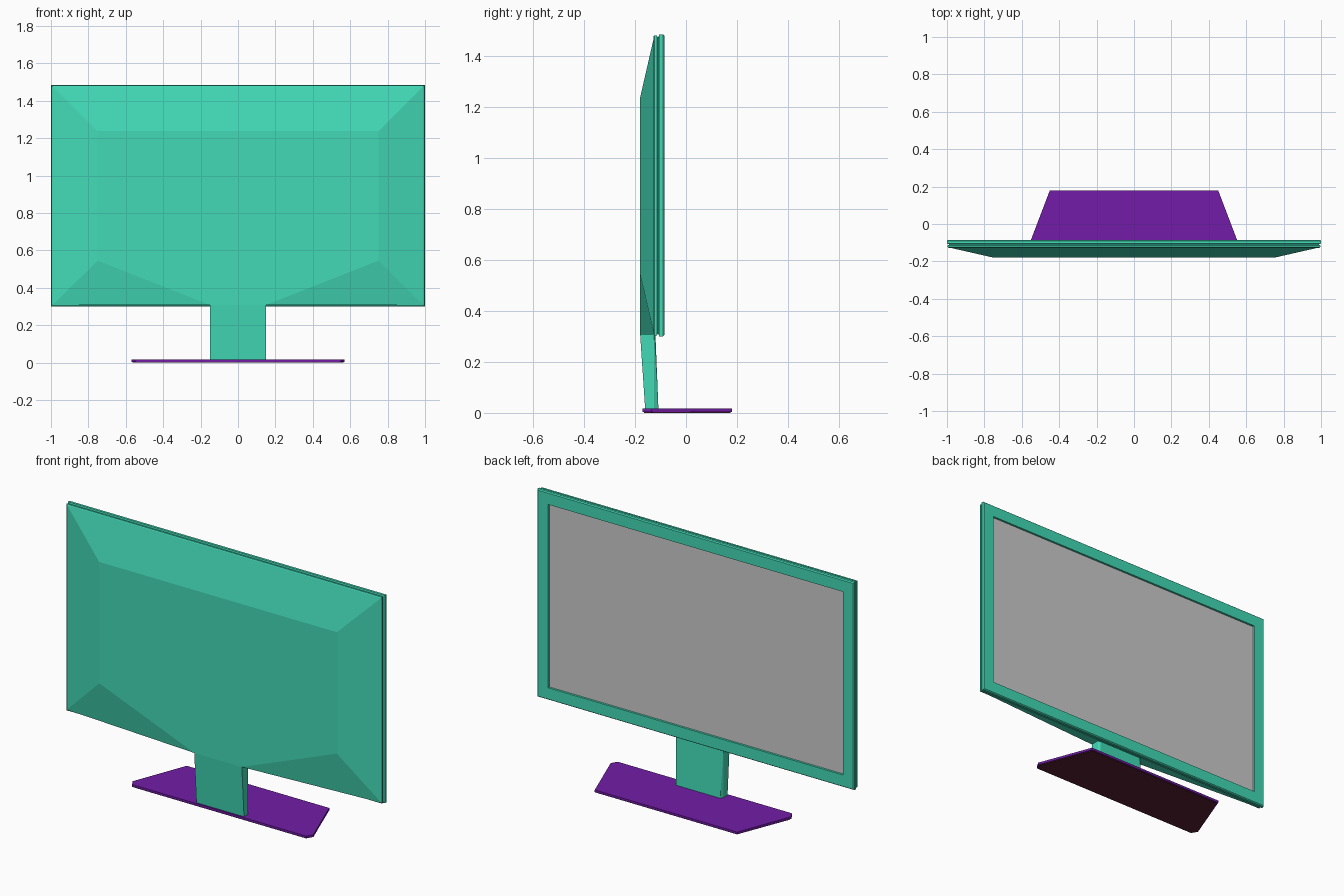
import bpy, bmesh
from math import radians

if "Cube" in bpy.data.objects:
    bpy.data.objects.remove(bpy.data.objects["Cube"])


def material(name, rgb):
    m = bpy.data.materials.new(name)
    m.diffuse_color = (*rgb, 1)
    m.use_nodes = True
    m.node_tree.nodes["Principled BSDF"].inputs["Base Color"].default_value = m.diffuse_color
    return m


TEAL = material("teal", (0.055, 0.70, 0.47))
PURPLE = material("purple", (0.17, 0.012, 0.39))
MAROON = material("maroon", (0.09, 0.015, 0.03))


def finish(bm, name, mat=None):
    mesh = bpy.data.meshes.new(name)
    bm.to_mesh(mesh)
    bm.free()
    obj = bpy.data.objects.new(name, mesh)
    bpy.context.collection.objects.link(obj)
    if mat:
        mesh.materials.append(mat)
    return obj


def hull(name, half_points, mat, open_front=False):
    """Convex solid from points on the +x side, mirrored across x = 0."""
    bm = bmesh.new()
    for x, y, z in half_points:
        bm.verts.new((x, y, z))
        bm.verts.new((-x, y, z))
    bmesh.ops.convex_hull(bm, input=bm.verts)
    bmesh.ops.dissolve_limit(bm, angle_limit=radians(0.5), verts=bm.verts, edges=bm.edges)
    bmesh.ops.recalc_face_normals(bm, faces=bm.faces)
    if open_front:
        hidden = [f for f in bm.faces if f.normal.y > 0.99]
        bmesh.ops.delete(bm, geom=hidden, context='FACES_ONLY')
    return finish(bm, name, mat)


X, Z0, Z1 = 1.0, 0.30, 1.485


def rect(bm, inset, y):
    x, a, b = X - inset, Z0 + inset, Z1 - inset
    return [bm.verts.new(p) for p in ((-x, y, a), (x, y, a), (x, y, b), (-x, y, b))]


# Bezel: stepped rim, flat border and the recess around the screen
bm = bmesh.new()
profile = [(0.008, -0.127), (0.004, -0.124), (0.004, -0.114), (0.010, -0.112), (0.010, -0.108),
           (0.0, -0.105), (0.0, -0.091), (0.005, -0.085), (0.07, -0.085), (0.07, -0.097)]
rings = [rect(bm, i, y) for i, y in profile]
for a, b in zip(rings, rings[1:]):
    for k in range(4):
        n = (k + 1) % 4
        bm.faces.new((a[k], a[n], b[n], b[k]))
bmesh.ops.recalc_face_normals(bm, faces=bm.faces)
finish(bm, "bezel", TEAL)

# Screen panel, facing +y
bm = bmesh.new()
bm.faces.new(reversed(rect(bm, 0.07, -0.097)))
finish(bm, "screen")

# Faceted rear housing
hull("rear_housing",
     [(0.992, -0.125, 1.477), (0.992, -0.125, 0.308), (0.15, -0.125, 0.308),
      (0.75, -0.18, 1.237), (0.75, -0.18, 0.545), (0.15, -0.18, 0.308)],
     TEAL, open_front=True)

# Tapered neck with chamfered front edges
hull("neck",
     [(0.15, -0.18, 0.309), (0.15, -0.126, 0.309), (0.14, -0.120, 0.309),
      (0.15, -0.16, 0.012), (0.15, -0.126, 0.012), (0.14, -0.108, 0.012)], TEAL)


# Foot: purple plate over a slightly smaller pad
def plate(name, grow, z0, z1, mat):
    outline = [(0.45, 0.18), (0.57, -0.135), (0.55, -0.17)]
    pts = [(x - grow, y - grow if y > 0 else y + grow, z) for x, y in outline for z in (z0, z1)]
    return hull(name, pts, mat)


plate("foot_plate", 0.0, 0.004, 0.017, PURPLE)
plate("foot_pad", 0.006, 0.0, 0.004, MAROON)
